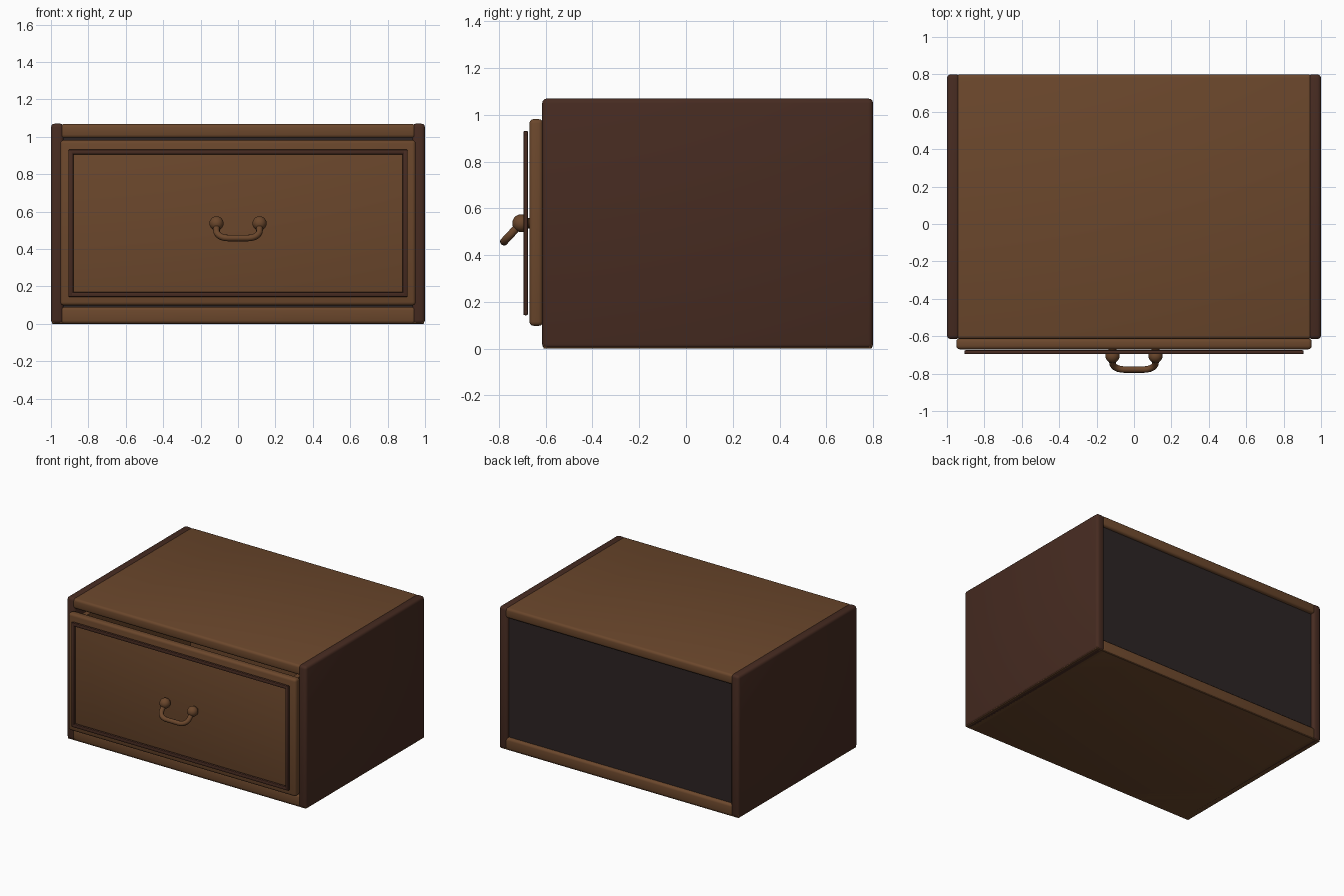
import bpy, math
from mathutils import Vector

if "Cube" in bpy.data.objects:
    bpy.data.objects.remove(bpy.data.objects["Cube"])


def material(name, rgb):
    m = bpy.data.materials.new(name)
    m.diffuse_color = (*rgb, 1)
    m.use_nodes = True
    m.node_tree.nodes["Principled BSDF"].inputs["Base Color"].default_value = m.diffuse_color
    return m


WOOD = material("warm brown wood", (0.147, 0.063, 0.025))
DARK = material("dark brown wood", (0.062, 0.024, 0.015))
BACK = material("near black backing", (0.026, 0.018, 0.018))


def smooth(ob, angle=35):
    bpy.ops.object.select_all(action='DESELECT')
    ob.select_set(True)
    bpy.context.view_layer.objects.active = ob
    bpy.ops.object.shade_smooth_by_angle(angle=math.radians(angle))


def box(name, lo, hi, mat, bevel=0.0, segments=3):
    """Rounded board given by its two opposite corners."""
    lo, hi = Vector(lo), Vector(hi)
    bpy.ops.mesh.primitive_cube_add(size=1, location=(lo + hi) / 2)
    ob = bpy.context.object
    ob.name = name
    ob.scale = hi - lo
    bpy.ops.object.transform_apply(location=False, rotation=False, scale=True)
    ob.data.materials.append(mat)
    if bevel:
        b = ob.modifiers.new("rounded edges", 'BEVEL')
        b.width, b.segments = bevel, segments
        bpy.ops.object.modifier_apply(modifier=b.name)
        smooth(ob)
    return ob


F, B = -0.615, 0.80  # front and back of the cabinet

# Cabinet shell
for side, s in (("left", -1), ("right", 1)):
    a, b = sorted((s * 0.932, s * 1.0))
    box(side + "_side_panel", (a, F, 0.0), (b, B, 1.07), DARK, 0.02)
box("top_panel", (-0.95, F, 0.993), (0.95, B, 1.068), WOOD, 0.018)
box("bottom_panel", (-0.95, F, 0.0), (0.95, B, 0.09), WOOD, 0.018)
box("base_plate", (-0.995, F + 0.005, 0.0), (0.995, B - 0.005, 0.022), WOOD, 0.003, 1)
box("back_panel", (-0.94, 0.75, 0.08), (0.94, 0.775, 1.0), BACK)

# Drawer: front board and tray behind it
box("drawer_front", (-0.95, -0.67, 0.098), (0.95, -0.612, 0.982), WOOD, 0.018)
for side, s in (("left", -1), ("right", 1)):
    a, b = sorted((s * 0.86, s * 0.90))
    box(side + "_drawer_wall", (a, -0.62, 0.11), (b, 0.70, 0.95), WOOD)
box("drawer_back", (-0.86, 0.66, 0.11), (0.86, 0.70, 0.95), WOOD)
box("drawer_floor", (-0.86, -0.62, 0.11), (0.86, 0.66, 0.15), WOOD)

# Thin raised moulding around the drawer front
X, Z0, Z1, W = 0.907, 0.143, 0.932, 0.027
for name, lo, hi in (
    ("moulding_left", (-X, Z0), (-X + W, Z1)),
    ("moulding_right", (X - W, Z0), (X, Z1)),
    ("moulding_bottom", (-X, Z0), (X, Z0 + W)),
    ("moulding_top", (-X, Z1 - W), (X, Z1)),
):
    box(name, (lo[0], -0.696, lo[1]), (hi[0], -0.675, hi[1]), DARK, 0.007, 2)

# Knobs that carry the handle, each with a short peg into the drawer
KY, KZ, KX = -0.705, 0.537, 0.115
for side, s in (("left", -1), ("right", 1)):
    bpy.ops.mesh.primitive_uv_sphere_add(segments=24, ring_count=12, radius=0.038,
                                         location=(s * KX, KY, KZ))
    knob = bpy.context.object
    knob.name = side + "_handle_knob"
    knob.data.materials.append(WOOD)
    smooth(knob)
    bpy.ops.mesh.primitive_cylinder_add(vertices=16, radius=0.022, depth=0.05,
                                        location=(s * KX, -0.68, KZ),
                                        rotation=(math.pi / 2, 0, 0))
    peg = bpy.context.object
    peg.name = side + "_handle_peg"
    peg.data.materials.append(WOOD)
    smooth(peg)

# Bail handle: a U-shaped tube hanging forward at an angle
half = [(KX, 0.0), (KX, 0.055)]
for i in range(1, 7):  # rounded corner
    t = math.radians(15 * i)
    half.append((0.055 + 0.06 * math.cos(t), 0.055 + 0.051 * math.sin(t)))
path = half + [(-x, d) for x, d in reversed(half)]
curve = bpy.data.curves.new("handle_bar", 'CURVE')
curve.dimensions = '3D'
curve.bevel_depth, curve.bevel_resolution = 0.0175, 3
curve.use_fill_caps = True
spline = curve.splines.new('POLY')
spline.points.add(len(path) - 1)
for p, (x, d) in zip(spline.points, path):
    p.co = (x, KY - 0.69 * d, KZ - 0.74 * d, 1)
bar = bpy.data.objects.new("handle_bar", curve)
bpy.context.collection.objects.link(bar)
curve.materials.append(WOOD)
bpy.ops.object.select_all(action='DESELECT')
bar.select_set(True)
bpy.context.view_layer.objects.active = bar
bpy.ops.object.convert(target='MESH')
smooth(bpy.context.object, 50)
